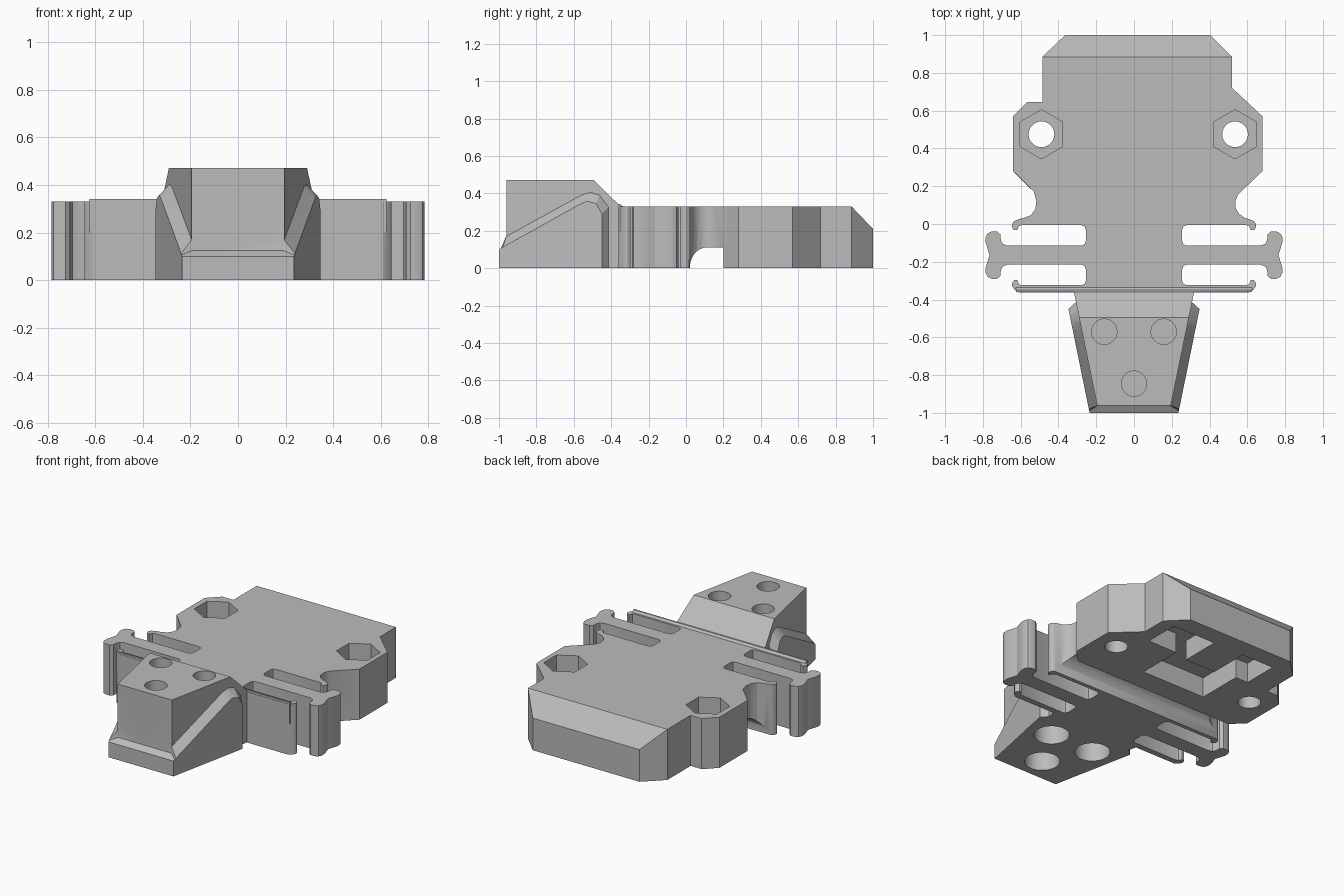
import bpy, bmesh, math

cube = bpy.data.objects.get("Cube")
if cube:
    bpy.data.objects.remove(cube, do_unlink=True)

grey = bpy.data.materials.new("plain_grey")
grey.use_nodes = True
colour = (0.5, 0.5, 0.5, 1)
grey.diffuse_color = colour
grey.node_tree.nodes["Principled BSDF"].inputs["Base Color"].default_value = colour


def loft(name, rings):
    """Skin a list of equal closed rings and cap both ends."""
    bm = bmesh.new()
    rows = [[bm.verts.new(p) for p in ring] for ring in rings]
    count = len(rows[0])
    for a, b in zip(rows, rows[1:]):
        for i in range(count):
            j = (i + 1) % count
            bm.faces.new((a[i], a[j], b[j], b[i]))
    bm.faces.new(rows[0])
    bm.faces.new(rows[-1])
    bmesh.ops.recalc_face_normals(bm, faces=bm.faces[:])
    mesh = bpy.data.meshes.new(name)
    bm.to_mesh(mesh)
    bm.free()
    mesh.materials.append(grey)
    obj = bpy.data.objects.new(name, mesh)
    bpy.context.collection.objects.link(obj)
    return obj


def prism(name, outline, low, high):
    return loft(name, [[(x, y, z) for x, y in outline] for z in (low, high)])


def bar(name, profile, half):
    """Extrude a side profile across the width."""
    return loft(name, [[(x, y, z) for y, z in profile] for x in (-half, half)])


def round_cut(name, x, y, radius, low, high, sides=40):
    step = 2 * math.pi / sides
    ring = [(x + radius * math.sin(i * step), y + radius * math.cos(i * step))
            for i in range(sides)]
    return prism(name, ring, low, high)


def combine(target, tool, operation):
    mod = target.modifiers.new("combine", 'BOOLEAN')
    mod.operation = operation
    mod.solver = 'EXACT'
    mod.object = tool
    bpy.context.view_layer.objects.active = target
    bpy.context.view_layer.update()
    bpy.ops.object.modifier_apply(modifier=mod.name)
    bpy.data.objects.remove(tool, do_unlink=True)


def mirror_x(points):
    return [(-x, y) for x, y in reversed(points)]


HEIGHT = 0.33
MIDDLE = -0.165  # centre line of the spring arms

# Spring arms: half of one side, reflected front to back
arm_half = [(.785, -.1), (.785, -.07), (.775, -.05), (.755, -.04), (.725, -.04),
            (.707, -.055), (.705, -.085), (.695, -.105), (.67, -.115),
            (.28, -.115), (.262, -.108), (.255, -.09), (.255, -.03),
            (.262, -.013), (.28, -.006), (.595, -.006), (.61, -.012),
            (.618, -.033), (.635, -.033), (.645, -.018), (.645, 0),
            (.635, .015), (.61, .026)]
arm_half.insert(0, (.765, MIDDLE))
front_half = [(x, 2 * MIDDLE - y) for x, y in reversed(arm_half[1:])]
front_half[0] = (.61, -.362)
arm = front_half + arm_half

# Housing outline, slightly offset between the two sides
left_back = [(.585, .033), (.555, .055), (.538, .085), (.537, .12), (.55, .155),
             (.68, .28), (.68, .57), (.52, .72), (.52, .885), (.405, 1)]
right_back = [(-.365, 1), (-.485, .885), (-.485, .645), (-.565, .645),
              (-.64, .57), (-.64, .28), (-.53, .17), (-.517, .12),
              (-.522, .08), (-.545, .047), (-.58, .033)]
body = prism("connector_body", arm + left_back + right_back + mirror_x(arm), 0, HEIGHT)

# Thin lip along the front clip edge
combine(body, bar("front_lip", [(-.36, .2), (-.36, .342), (-.35, .342), (-.335, .328),
                                (-.335, .2)], .625), 'UNION')

# Tapered nose block
def taper(y, base, slope):
    return base + slope * (y + 1)


def tapered_ring(profile, side, base, slope):
    return [(side * taper(y, base, slope), y, z) for y, z in profile]


crest = [(-.96, 0), (-.96, .472), (-.495, .472), (-.355, .335), (-.345, .3), (-.345, 0)]
nose = loft("nose", [tapered_ring(crest, s, .187, .205) for s in (-1, 1)])

# Sloping flange around the nose
outer = [(-1, 0), (-1, .1), (-.99, .106), (-.98, .112), (-.57, .34), (-.53, .358),
         (-.48, .345), (-.45, .29), (-.45, 0)]
inner = [(-1, 0), (-1, .1), (-.96, .125), (-.96, .175), (-.56, .395), (-.51, .41),
         (-.46, .395), (-.41, .33), (-.41, 0)]
flange = loft("flange", [tapered_ring(outer, -1, .235, .204),
                         tapered_ring(inner, -1, .182, .205),
                         tapered_ring(inner, 1, .182, .205),
                         tapered_ring(outer, 1, .235, .204)])
combine(nose, flange, 'UNION')
combine(body, nose, 'UNION')

# Sloped back edge and the channel across the underside
cuts = [bar("back_slope", [(.885, HEIGHT), (1.1, .105), (1.1, .5), (.885, .5)], 1)]
arc = [(.11 - .09 * math.cos(t * math.pi / 20), .11 * math.sin(t * math.pi / 20))
       for t in range(11)]
cuts.append(bar("channel", [(.02, -.1)] + arc + [(.2, .11), (.2, -.1)], 1))

# Hexagonal nut seats with bolt holes
for x in (-.49, .535):
    cuts.append(round_cut("nut_seat", x, .475, .13, .2, .6, 6))
    cuts.append(round_cut("bolt_hole", x, .475, .068, -.1, .6))

# Blind holes in the top and bottom of the nose
for x, y in ((-.157, -.57), (.157, -.57), (0, -.845)):
    cuts.append(round_cut("top_hole", x, y, .067, .35, .6))
    cuts.append(round_cut("bottom_hole", x, y, .105, -.1, .16))

# Stepped recess under the back, around a central tongue
recess = [(.22, .35), (.22, .65), (.43, .65), (.43, .88), (.12, .88), (.12, .62),
          (-.1, .62), (-.1, .88), (-.33, .88), (-.33, .65), (-.24, .65), (-.24, .35)]
cuts.append(prism("recess", recess, -.1, .13))

for cutter in cuts:
    combine(body, cutter, 'DIFFERENCE')

# Keep hard edges while smoothing the curves
bpy.ops.object.select_all(action='DESELECT')
body.select_set(True)
bpy.context.view_layer.objects.active = body
bpy.ops.object.shade_smooth_by_angle(angle=math.radians(28))
